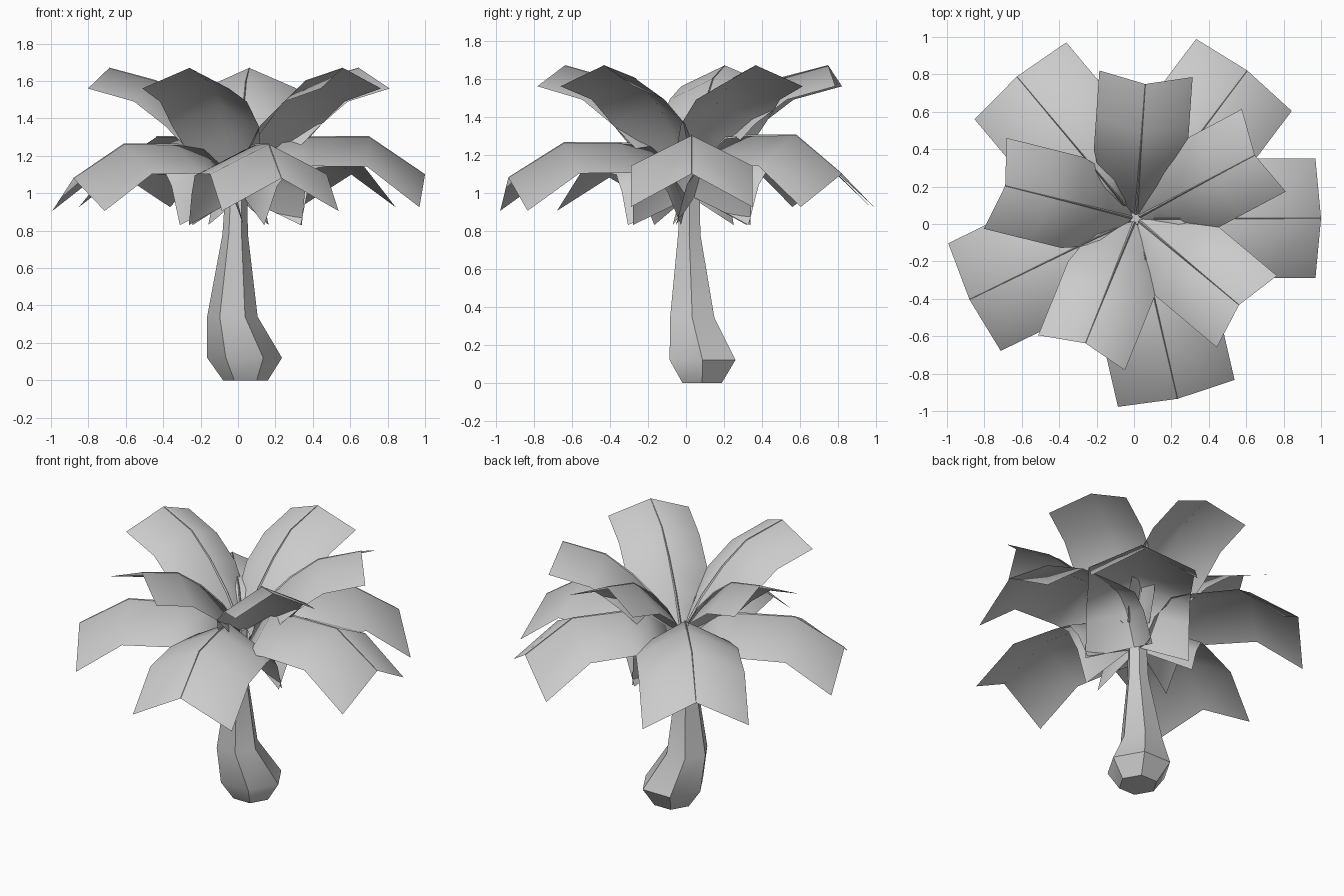
import bpy, bmesh, math
from mathutils import Vector

cube = bpy.data.objects.get("Cube")
if cube:
    bpy.data.objects.remove(cube, do_unlink=True)

grey = bpy.data.materials.new("plain grey")
grey.use_nodes = True
colour = (0.6, 0.6, 0.6, 1)
grey.diffuse_color = colour
grey.node_tree.nodes["Principled BSDF"].inputs["Base Color"].default_value = colour

CROWN = Vector((0.01, 0.03, 0))


def finish(name, bm, angle):
    mesh = bpy.data.meshes.new(name)
    bm.to_mesh(mesh)
    bm.free()
    mesh.materials.append(grey)
    obj = bpy.data.objects.new(name, mesh)
    bpy.context.collection.objects.link(obj)
    bpy.ops.object.select_all(action="DESELECT")
    obj.select_set(True)
    bpy.context.view_layer.objects.active = obj
    bpy.ops.object.shade_smooth_by_angle(angle=math.radians(angle))


def bridge(bm, rows, closed=False):
    for a, b in zip(rows, rows[1:]):
        n = len(a)
        for i in range(n if closed else n - 1):
            j = (i + 1) % n
            bm.faces.new((a[i], a[j], b[j], b[i]))


def leaf(name, degrees, stations, lift=0.0):
    """Folded leaf; station = reach, height, half width, edge drop, edge shift."""
    a = math.radians(degrees)
    out, side = Vector((math.cos(a), math.sin(a), 0)), Vector((-math.sin(a), math.cos(a), 0))
    up = Vector((0, 0, 1))
    bm = bmesh.new()
    blade, spine = [], []
    last = len(stations) - 1
    for k, (r, z, w, drop, shift) in enumerate(stations):
        raised = 0 if k == 0 else lift / 2 if k == last else lift
        mid = CROWN + out * r + up * (z + raised)
        edge = out * shift - up * drop
        blade.append([bm.verts.new(mid + s * side * w + edge * abs(s)) for s in (-1, 0, 1)])
        # Narrow raised midrib, tapering towards the tip
        t = 0.012 * (1 - 0.85 * k / last)
        spine.append([bm.verts.new(mid + side * t * s + up * (t * h))
                      for s, h in ((-0.7, -0.5), (0, 1), (0.7, -0.5))])
    bridge(bm, blade)
    bridge(bm, spine, closed=True)
    # Make the blade face upwards and the midrib outwards
    bmesh.ops.reverse_faces(bm, faces=bm.faces[:])
    finish(name, bm, 75)


# Trunk: leaning six-sided stem with a swollen foot
bm = bmesh.new()
rings = []
for x, y, z, r in ((0.04, 0.085, 0, 0.12), (0.035, 0.087, 0.12, 0.2),
                   (-0.03, 0.033, 0.34, 0.135), (-0.015, 0.017, 0.78, 0.068),
                   (-0.01, 0.02, 0.98, 0.06), (0.01, 0.03, 1.12, 0.035)):
    rings.append([bm.verts.new((x + r * math.cos(i * math.pi / 3),
                                y + r * math.sin(i * math.pi / 3), z)) for i in range(6)])
bridge(bm, rings, closed=True)
bm.faces.new(rings[0][::-1])
bm.faces.new(rings[-1])
bmesh.ops.recalc_face_normals(bm, faces=bm.faces[:])
finish("trunk", bm, 50)

# Upper crown: leaves rising and levelling off
rising = ((0.02, 1.13, 0.12, 0.04, 0.06), (0.14, 1.31, 0.21, 0.09, 0.08),
          (0.29, 1.47, 0.25, 0.11, 0.06), (0.46, 1.6, 0.25, 0.11, 0.06),
          (0.72, 1.67, 0.25, 0.11, 0.055))
for n, angle in enumerate((86, 28, -40, -112, 166)):
    leaf(f"upper_leaf_{n + 1}", angle, rising)

# Lower crown: wide leaves bending down at the tip and at the stem
arching = ((0.02, 0.98, 0.31, 0.15, 0.11), (0.1, 1.14, 0.31, 0.14, 0.1),
           (0.22, 1.245, 0.31, 0.15, 0.05), (0.38, 1.26, 0.31, 0.155, 0),
           (0.69, 1.262, 0.32, 0.16, -0.01), (0.99, 1.08, 0.32, 0.175, -0.03))
for n, (angle, lift) in enumerate(((0, 0.04), (53, 0.04), (130, 0.04), (206, 0), (283, 0))):
    leaf(f"lower_leaf_{n + 1}", angle, arching, lift)
